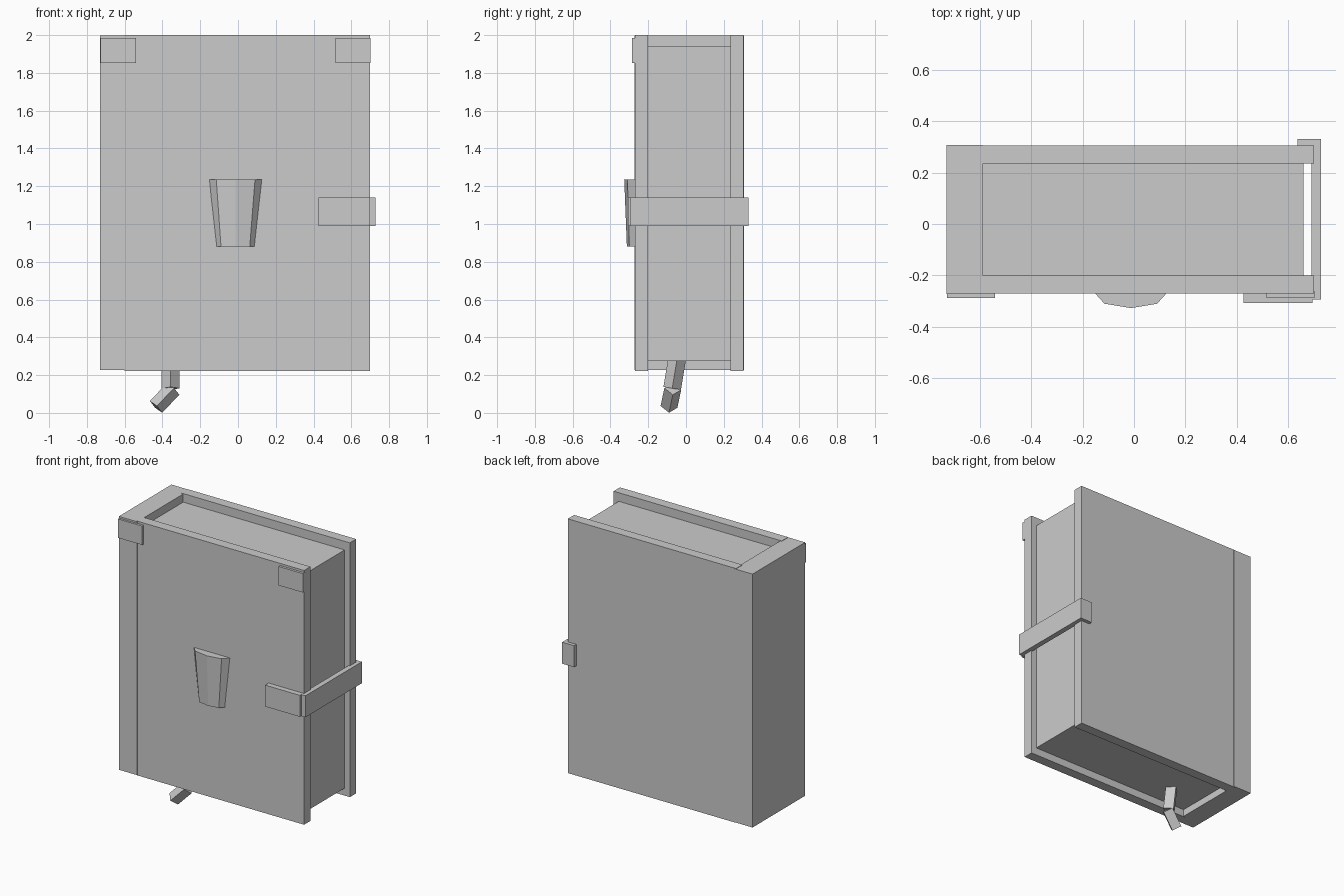
import bpy
import bmesh
from mathutils import Vector

cube = bpy.data.objects.get("Cube")
if cube:
    bpy.data.objects.remove(cube, do_unlink=True)

grey = bpy.data.materials.new("plain grey")
grey.use_nodes = True
grey.diffuse_color = (0.6, 0.6, 0.6, 1)
grey.node_tree.nodes["Principled BSDF"].inputs["Base Color"].default_value = grey.diffuse_color


def finish(name, bm):
    bmesh.ops.recalc_face_normals(bm, faces=bm.faces)
    mesh = bpy.data.meshes.new(name)
    bm.to_mesh(mesh)
    bm.free()
    mesh.materials.append(grey)
    obj = bpy.data.objects.new(name, mesh)
    bpy.context.collection.objects.link(obj)
    return obj


def box(name, x, y, z):
    """Box spanning the given (low, high) ranges."""
    bm = bmesh.new()
    bmesh.ops.create_cube(bm, size=1)
    for v in bm.verts:
        v.co = [r[0] if c < 0 else r[1] for c, r in zip(v.co, (x, y, z))]
    return finish(name, bm)


def loft(name, first, second):
    """Closed solid between two matching outlines."""
    bm = bmesh.new()
    a = [bm.verts.new(p) for p in first]
    b = [bm.verts.new(p) for p in second]
    bm.faces.new(a)
    bm.faces.new(b)
    for i in range(len(a)):
        j = (i + 1) % len(a)
        bm.faces.new((a[i], a[j], b[j], b[i]))
    return finish(name, bm)


def square_rod(name, start, end, radius):
    """Four-sided rod whose edges point sideways and to the front."""
    start, end = Vector(start), Vector(end)
    axis = (end - start).normalized()
    side = axis.cross(Vector((0, 1, 0))).normalized()
    front = axis.cross(side)
    ring = [side * radius, front * radius, -side * radius, -front * radius]
    return loft(name, [start + r for r in ring], [end + r for r in ring])


# Book body
height = (0.223, 2.0)
box("front_cover", (-0.60, 0.70), (-0.27, -0.20), height)
box("back_cover", (-0.60, 0.70), (0.235, 0.305), height)
box("spine", (-0.73, -0.588), (-0.273, 0.308), (0.226, 1.997))
box("page_block", (-0.60, 0.66), (-0.21, 0.245), (0.275, 1.94))

# Corner guards at the top of the front cover
for side, x in (("right", (-0.728, -0.54)), ("left", (0.515, 0.702))):
    box(side + "_corner_guard", x, (-0.287, -0.26), (1.853, 1.985))

# Clasp wrapping round the open edge
band = (0.99, 1.14)
box("clasp_front", (0.425, 0.695), (-0.308, -0.26), band)
box("clasp_strap", (0.69, 0.727), (-0.293, 0.33), band)
box("clasp_back", (0.635, 0.70), (0.30, 0.33), band)

# Tapered, faceted emblem
top = [(-0.16, -0.26), (-0.115, -0.31), (-0.012, -0.327), (0.09, -0.31), (0.135, -0.26)]
bottom = [(-0.12, -0.26), (-0.09, -0.30), (-0.012, -0.313), (0.062, -0.30), (0.095, -0.26)]
loft("emblem", [(x, y, 1.235) for x, y in top], [(x, y, 0.88) for x, y in bottom])

# Bent bookmark hanging below the pages
square_rod("bookmark_upper", (-0.357, -0.045, 0.30), (-0.357, -0.073, 0.13), 0.047)
square_rod("bookmark_lower", (-0.343, -0.07, 0.127), (-0.434, -0.09, 0.032), 0.045)
